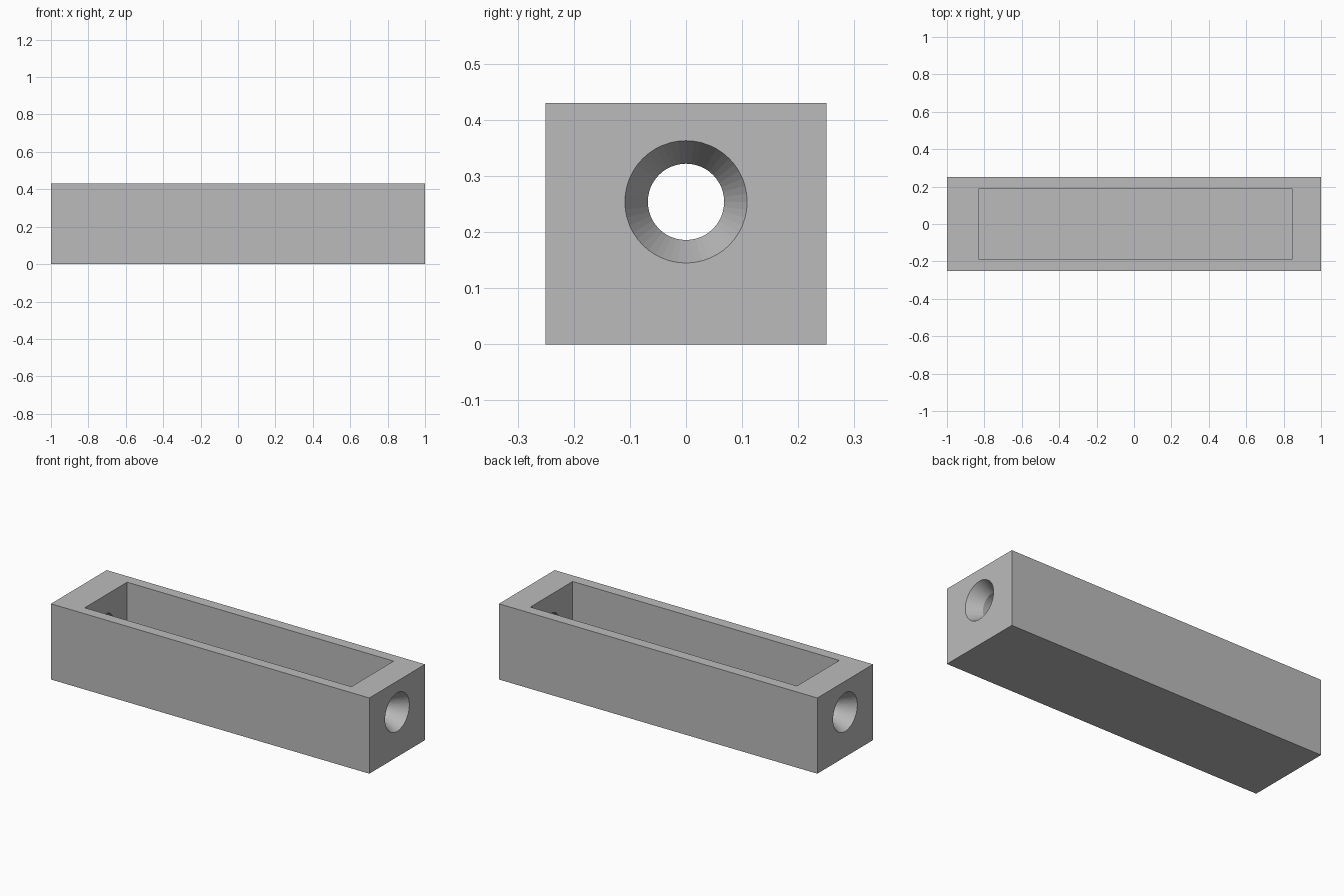
import bpy
import bmesh
import math
from mathutils import Vector

cube = bpy.data.objects.get("Cube")
if cube:
    bpy.data.objects.remove(cube, do_unlink=True)

GREY = (0.5, 0.5, 0.5, 1.0)
SIDES = 48
HOLE_Z = 0.254
BORE, MOUTH, SINK = 0.068, 0.109, 0.08   # bore radius, mouth radius, countersink depth

grey = bpy.data.materials.new("plain grey")
grey.use_nodes = True
grey.diffuse_color = GREY
grey.node_tree.nodes["Principled BSDF"].inputs["Base Color"].default_value = GREY


def finish(name, bm):
    bmesh.ops.recalc_face_normals(bm, faces=bm.faces)
    mesh = bpy.data.meshes.new(name)
    bm.to_mesh(mesh)
    bm.free()
    mesh.materials.append(grey)
    obj = bpy.data.objects.new(name, mesh)
    bpy.context.collection.objects.link(obj)
    return obj


def box(name, low, high):
    low, high = Vector(low), Vector(high)
    bm = bmesh.new()
    bmesh.ops.create_cube(bm, size=1)
    for v in bm.verts:
        v.co = (low + high) / 2 + v.co * (high - low)
    return finish(name, bm)


def turned_along_x(name, profile):
    """Solid of revolution around the hole axis from (x, radius) pairs."""
    bm = bmesh.new()
    rings = []
    for x, r in profile:
        angles = [2 * math.pi * i / SIDES for i in range(SIDES)]
        rings.append([bm.verts.new((x, r * math.cos(a), HOLE_Z + r * math.sin(a)))
                      for a in angles])
    for a, b in zip(rings, rings[1:]):
        for i in range(SIDES):
            j = (i + 1) % SIDES
            bm.faces.new((a[i], a[j], b[j], b[i]))
    bm.faces.new(rings[0])
    bm.faces.new(rings[-1])
    return finish(name, bm)


# Solid block and its open-topped cavity
body = box("trough_body", (-1, -0.25, 0), (1, 0.25, 0.43))
cavity = box("cavity_cutter", (-0.83, -0.19, 0.08), (0.845, 0.19, 0.6))

# Bore through both ends, countersunk from outside
over = 0.02
wide = MOUTH + over * (MOUTH - BORE) / SINK
half = [(1 - SINK, BORE), (1 + over, wide)]
bore = turned_along_x("bore_cutter", [(-x, r) for x, r in reversed(half)] + half)

for cutter in (cavity, bore):
    cutter.hide_render = True
    cut = body.modifiers.new(cutter.name, 'BOOLEAN')
    cut.operation = 'DIFFERENCE'
    cut.solver = 'EXACT'
    cut.object = cutter

# Keep the carved result and drop the cutters
graph = bpy.context.evaluated_depsgraph_get()
carved = bpy.data.meshes.new_from_object(body.evaluated_get(graph))
body.modifiers.clear()
body.data = carved
for cutter in (cavity, bore):
    bpy.data.objects.remove(cutter, do_unlink=True)
